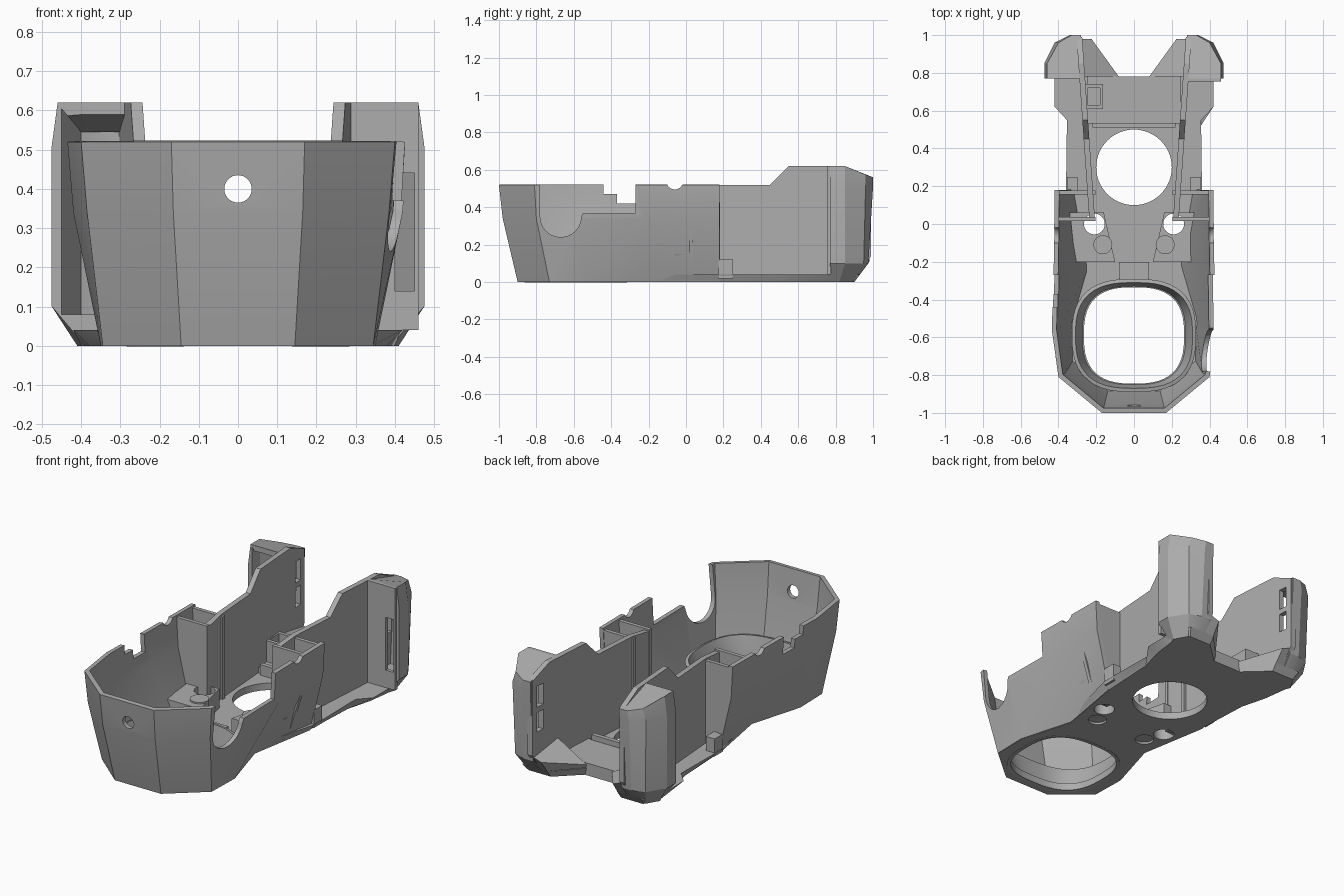
import bpy, bmesh, math

if "Cube" in bpy.data.objects:
    bpy.data.objects.remove(bpy.data.objects["Cube"])

GREY = bpy.data.materials.new("plain_grey")
GREY.diffuse_color = (0.42, 0.42, 0.42, 1)
GREY.use_nodes = True
GREY.node_tree.nodes["Principled BSDF"].inputs["Base Color"].default_value = GREY.diffuse_color


def make(name, verts, faces, recalc=True):
    me = bpy.data.meshes.new(name)
    me.from_pydata(verts, [], faces)
    if recalc:
        bm = bmesh.new()
        bm.from_mesh(me)
        bmesh.ops.recalc_face_normals(bm, faces=bm.faces)
        bm.to_mesh(me)
        bm.free()
    me.materials.append(GREY)
    ob = bpy.data.objects.new(name, me)
    bpy.context.collection.objects.link(ob)
    return ob


def loft(name, rings, closed=True, caps=True):
    n = len(rings[0])
    verts = [p for r in rings for p in r]
    faces = []
    for k in range(len(rings) - 1):
        for i in range(n if closed else n - 1):
            j = (i + 1) % n
            faces.append((k * n + i, k * n + j, k * n + n + j, k * n + n + i))
    if caps:
        faces += [tuple(range(n))[::-1], tuple(range(len(verts) - n, len(verts)))]
    return make(name, verts, faces, recalc=caps)


def prism(name, pts, axis, lo, hi):
    place = {"x": lambda a, b, t: (t, a, b), "y": lambda a, b, t: (a, t, b),
             "z": lambda a, b, t: (a, b, t)}[axis]
    return loft(name, [[place(a, b, t) for a, b in pts] for t in (lo, hi)])


def box(name, x0, x1, y0, y1, z0, z1):
    x0, x1 = sorted((x0, x1))
    return prism(name, [(x0, y0), (x1, y0), (x1, y1), (x0, y1)], "z", z0, z1)


def circle(cx, cy, r, n=48):
    return [(cx + r * math.cos(2 * math.pi * i / n), cy + r * math.sin(2 * math.pi * i / n))
            for i in range(n)]


def oval(cx, cy, rx, ry, e=2.7, n=48):
    out = []
    for i in range(n):
        c, s = math.cos(2 * math.pi * i / n), math.sin(2 * math.pi * i / n)
        out.append((cx + rx * math.copysign(abs(c) ** (2 / e), c),
                    cy + ry * math.copysign(abs(s) ** (2 / e), s)))
    return out


def bake(ob):
    dg = bpy.context.evaluated_depsgraph_get()
    me = bpy.data.meshes.new_from_object(ob.evaluated_get(dg))
    ob.modifiers.clear()
    ob.data = me


def solidify(ob, t, offset):
    m = ob.modifiers.new("thickness", "SOLIDIFY")
    m.thickness, m.offset, m.use_even_offset = t, offset, True
    bake(ob)


def cut(ob, cutters):
    for c in cutters:
        m = ob.modifiers.new("cut", "BOOLEAN")
        m.object, m.operation, m.solver = c, "DIFFERENCE", "EXACT"
    bake(ob)
    for c in cutters:
        bpy.data.objects.remove(c)


def both(half, z=None):
    """Mirror a half outline that runs from front to back."""
    pts = [(-p[0],) + tuple(p[1:]) for p in reversed(half)] + list(half)
    return pts if z is None else [(x, y, z) for x, y in pts]


# Faceted front shell
shell = loft("front_shell", [
    both([(.145, -.90), (.345, -.73), (.35, -.53), (.26, -.22), (.33, .18)], 0),
    both([(.165, -.98), (.385, -.80), (.42, -.56), (.415, -.22), (.41, .18)], .34),
    both([(.17, -1.0), (.40, -.81), (.435, -.56), (.425, -.22), (.42, .18)], .52),
], closed=False, caps=False)
solidify(shell, .025, -1)
scoop = [(-.78, .6)] + [(-.67 + .11 * math.cos(a), .35 + .11 * math.sin(a))
                        for a in [math.pi * (1 + i / 12) for i in range(13)]]
scoop += [(-.55, .37), (-.27, .37), (-.27, .6)]
steps = [(-.44, .6), (-.44, .47), (-.37, .47), (-.37, .42), (-.27, .42), (-.27, .6)]
cut(shell, [
    prism("c", scoop, "x", .28, .6),
    prism("c", steps, "x", -.6, -.28),
    prism("c", circle(-.06, .54, .045, 24), "x", -.6, .6),
    prism("c", circle(0, .4, .035, 32), "y", -1.2, -.8),
])

# Floor plate with the fan, duct and screw openings
low = [(.145, -.895), (.34, -.73), (.345, -.53), (.255, -.22), (.325, .18), (.34, .5),
       (.38, .65), (.40, .80), (.36, .90), (.22, .90), (.09, .78)]
top = [(.145, -.895), (.34, -.73), (.345, -.53), (.255, -.22), (.36, .18), (.355, .55),
       (.42, .62), (.42, .80), (.38, .93), (.22, .93), (.08, .78)]
floor = loft("floor_plate", [both(low, 0), both(top, .04)])
cut(floor, [prism("c", circle(0, .3, .2, 64), "z", -.1, .2),
            prism("c", oval(0, -.59, .265, .255), "z", -.1, .2)]
    + [prism("c", circle(s * .21, 0, .055, 32), "z", -.1, .2) for s in (-1, 1)]
    + [prism("c", circle(s * .165, -.11, .05, 32), "z", -.1, .012) for s in (-1, 1)])

# Flared collar around the nose opening
collar = loft("nose_collar", [
    [(x, y, z) for x, y in oval(0, -.59, rx, ry)]
    for rx, ry, z in ((.265, .255, .002), (.28, .265, .07), (.31, .28, .15))],
    caps=False)
solidify(collar, .02, 1)

# Channel between the mounts, rear deck and its front rib
box("channel_bridge", -.08, .08, -.29, -.2, .03, .1)
box("rear_deck", -.25, .25, .53, .78, .03, .07)
box("deck_rib", -.22, .22, .51, .535, .03, .1)
holder = box("cable_holder", -.26, -.165, .61, .74, .05, .19)
cut(holder, [box("c", -.245, -.18, .63, .72, .09, .3)])

for s, side in ((1, "right"), (-1, "left")):
    # Long inner wall, slightly splayed toward the rear
    wall = prism(side + "_inner_wall", [
        (.03, .005), (.03, .50), (.17, .52), (.45, .52), (.55, .62), (.85, .62),
        (.99, .56), (.99, .14), (.96, .09), (.89, .005)], "x", 0, .03)
    for v in wall.data.vertices:
        v.co.x = s * (v.co.x + .205 + .07 * v.co.y)
    wall.data.flip_normals() if s < 0 else None
    cut(wall, [box("c", s * .1, s * .5, .90, .95, a, b) for a, b in ((.26, .37), (.40, .52))])

    # Ribs forming a pocket behind the shell
    rib = [(.205, .01), (.30, .01), (.40, .33), (.405, .51), (.205, .51)]
    for nm, y in (("_front_rib", .015), ("_back_rib", .155)):
        prism(side + nm, [(s * x, z) for x, z in rib], "y", y, y + .022)
    box(side + "_ledge_tab", s * .30, s * .355, .175, .25, .02, .12)

    # Raised mount with screw hole
    mount = loft(side + "_mount", [[(s * x, y, z) for x, y in
                 ((.10, -.2), (w, -.2), (w + .03, .06), (.16, .06))]
                 for w, z in ((.25, .02), (.31, .15))])
    cut(mount, [prism("c", circle(s * .21, 0, .055, 32), "z", -.1, .3)])
    boss = prism(side + "_boss", circle(s * .165, -.11, .05, 32), "z", .10, .158)

    # Rear pod, hollow and open toward the front
    rings = [
        [(.28, .77, 0), (.39, .77, 0), (.41, .82, 0), (.37, .89, 0), (.34, .9, 0), (.28, .9, 0)],
        [(.28, .77, .1), (.475, .77, .1), (.475, .85, .1), (.41, .95, .1), (.34, .975, .1),
         (.28, .975, .1)],
        [(.28, .77, .51), (.475, .77, .51), (.475, .85, .51), (.42, .96, .51), (.34, 1, .51),
         (.28, 1, .51)],
        [(.28, .77, .62), (.46, .77, .62), (.46, .85, .62), (.40, .96, .575), (.33, 1, .56),
         (.28, 1, .56)]]
    pod = loft(side + "_rear_pod", [[(s * x, y, z) for x, y, z in r] for r in rings])
    plan = [(.26, .70), (.45, .70), (.45, .84), (.40, .93), (.33, .97), (.26, .97)]
    hollow = loft("c", [[(s * x, min(y, .94), .08) for x, y in plan],
                        [(s * x, y, .605 if y < .9 else .545) for x, y in plan]])
    cut(pod, [hollow])

    # Sloped prong at the rear corner of the floor
    loft(side + "_rear_prong", [
        [(s * x, y, 0) for x, y in ((.09, .78), (.285, .78), (.285, .9), (.22, .9))],
        [(s * .08, .78, .06), (s * .285, .78, .18), (s * .285, .98, .13), (s * .225, .98, .11)]])

# Cover plate on the right pod with an elongated opening
plate = box("pod_cover", .28, .46, .755, .775, .04, .62)
cut(plate, [box("c", .40, .45, .7, .8, .14, .44)])

# Smooth the rounded parts, keep creases sharp
for ob in list(bpy.context.scene.objects):
    bpy.ops.object.select_all(action="DESELECT")
    ob.select_set(True)
    bpy.context.view_layer.objects.active = ob
    bpy.ops.object.shade_smooth_by_angle(angle=math.radians(22))
